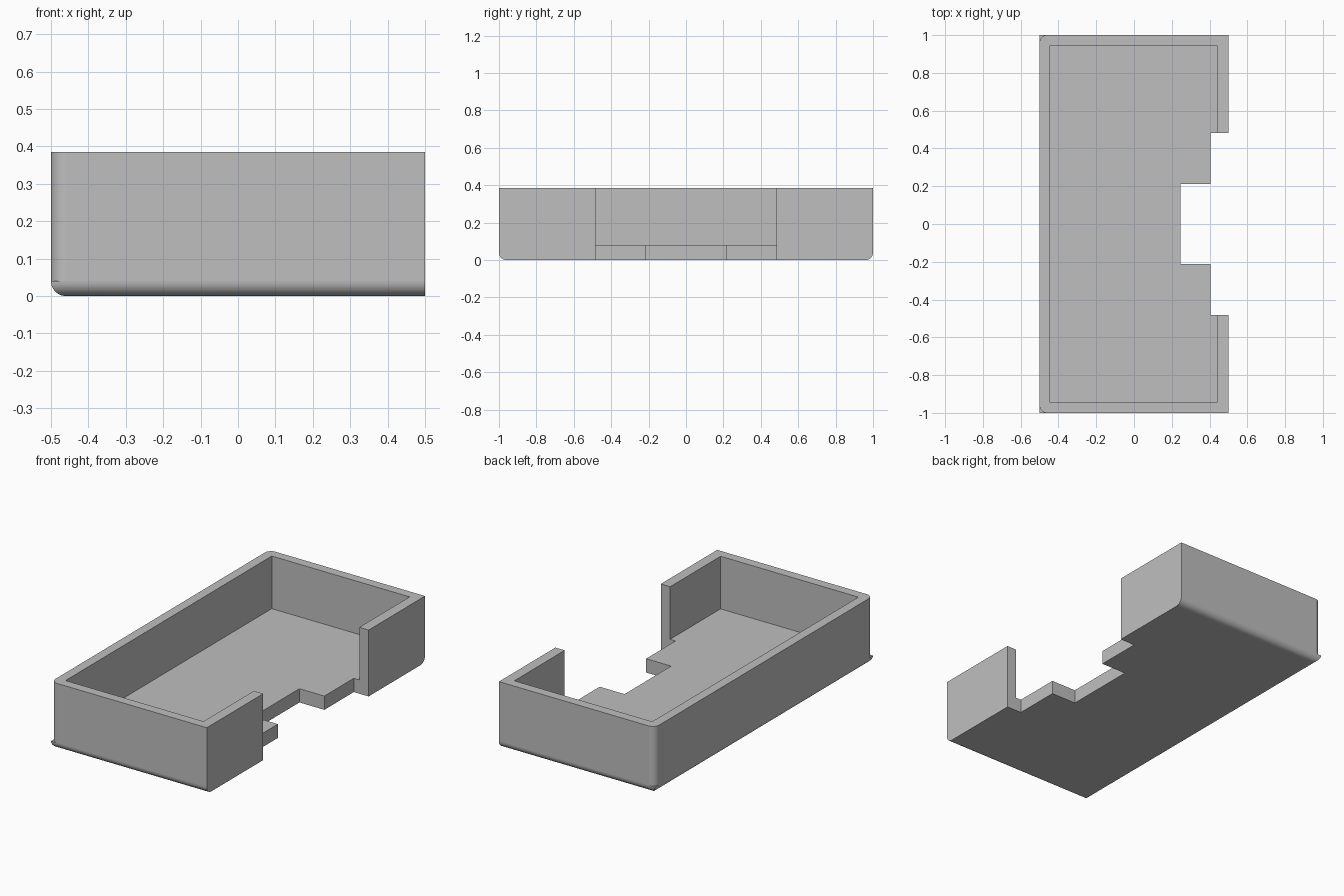
import bpy
import bmesh
from math import cos, sin, pi

default = bpy.data.objects.get("Cube")
if default:
    bpy.data.objects.remove(default, do_unlink=True)

HALF_X, HALF_Y, HEIGHT = 0.5, 1.0, 0.385
RADIUS, STEPS = 0.04, 10

grey = bpy.data.materials.new("plain grey")
grey.use_nodes = True
colour = (0.52, 0.52, 0.52, 1)
grey.diffuse_color = colour
grey.node_tree.nodes["Principled BSDF"].inputs["Base Color"].default_value = colour


def outline(inset, radius):
    """Plan outline, with the two corners on the -x side rounded by radius."""
    x, y = -HALF_X + inset, HALF_Y - inset
    points = [(HALF_X, -y), (HALF_X, y)]
    for side in (1, -1):
        arc = []
        for i in range(STEPS + 1):
            a = pi / 2 * i / STEPS
            arc.append((x + radius - radius * sin(a),
                        side * (y - radius + radius * cos(a))))
        points += arc if side == 1 else arc[::-1]
    return points


def loft(name, rings):
    """Closed solid through rings of (height, plan points)."""
    bm = bmesh.new()
    loops = [[bm.verts.new((x, y, z)) for x, y in pts] for z, pts in rings]
    n = len(loops[0])
    for low, high in zip(loops, loops[1:]):
        for i in range(n):
            j = (i + 1) % n
            bm.faces.new((low[i], low[j], high[j], high[i]))
    bm.faces.new(loops[0][::-1])
    bm.faces.new(loops[-1])
    bmesh.ops.remove_doubles(bm, verts=bm.verts, dist=0.00001)
    bmesh.ops.recalc_face_normals(bm, faces=bm.faces)
    mesh = bpy.data.meshes.new(name)
    bm.to_mesh(mesh)
    bm.free()
    obj = bpy.data.objects.new(name, mesh)
    bpy.context.collection.objects.link(obj)
    mesh.materials.append(grey)
    return obj


def cut_box(target, name, x0, x1, half_y, z0):
    """Cut a box, open at the top, out of the target."""
    plan = [(x0, -half_y), (x1, -half_y), (x1, half_y), (x0, half_y)]
    cutter = loft(name, [(z0, plan), (HEIGHT + 0.1, plan)])
    cutter.hide_render = True
    mod = target.modifiers.new(name, "BOOLEAN")
    mod.operation, mod.solver, mod.object = "DIFFERENCE", "EXACT", cutter
    bpy.context.view_layer.objects.active = target
    bpy.ops.object.modifier_apply(modifier=name)
    bpy.data.objects.remove(cutter, do_unlink=True)


# Tray body: mitred round-over along the bottom, rounded upright corners above
rings = []
for k in range(STEPS + 1):
    a = pi / 2 * k / STEPS
    rings.append((RADIUS * (1 - cos(a)), outline(RADIUS * (1 - sin(a)), 0)))
rings += [(RADIUS, outline(0, RADIUS)), (HEIGHT, outline(0, RADIUS))]
tray = loft("tray", rings)

# Hollow inside, then the stepped opening in the +x side
cut_box(tray, "cavity", -0.445, 0.44, 0.945, 0.08)
cut_box(tray, "wall_gap", 0.405, 0.7, 0.483, -0.1)
cut_box(tray, "floor_notch", 0.245, 0.7, 0.213, -0.1)

# Smooth round-overs with crisp edges
bpy.ops.object.select_all(action="DESELECT")
tray.select_set(True)
bpy.context.view_layer.objects.active = tray
bpy.ops.object.shade_smooth_by_angle(angle=pi / 6)
weighted = tray.modifiers.new("even_shading", "WEIGHTED_NORMAL")
weighted.keep_sharp = True
